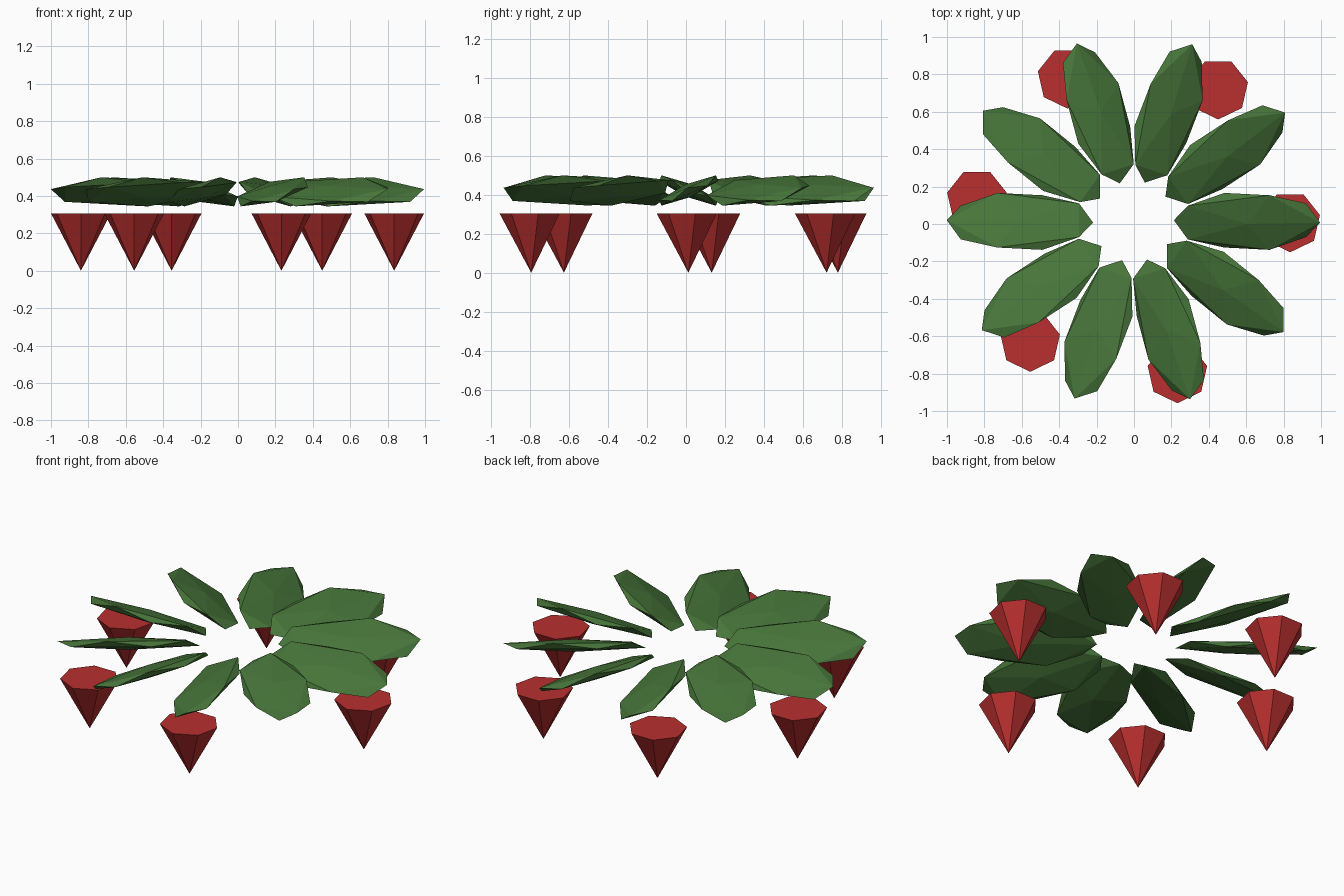
import bpy
import math

if "Cube" in bpy.data.objects:
    bpy.data.objects.remove(bpy.data.objects["Cube"], do_unlink=True)


def make_material(name, colour):
    mat = bpy.data.materials.new(name)
    mat.use_nodes = True
    mat.diffuse_color = colour
    mat.node_tree.nodes["Principled BSDF"].inputs["Base Color"].default_value = colour
    return mat


GREEN = make_material("leaf green", (0.063, 0.178, 0.042, 1))
RED = make_material("flower red", (0.49, 0.028, 0.028, 1))


def finish(name, mat):
    obj = bpy.context.object
    obj.name = name
    obj.data.name = name
    obj.data.materials.append(mat)
    return obj


# Ring of flattened, rolled leaves
LEAVES = 10
RING_RADIUS = 0.607
RING_X, RING_Y, RING_Z = -0.003, 0.014, 0.422
LEAF_ROLL = 0.41
for i in range(LEAVES):
    angle = math.tau * i / LEAVES
    bpy.ops.mesh.primitive_ico_sphere_add(
        subdivisions=1, radius=1,
        location=(RING_X + RING_RADIUS * math.cos(angle),
                  RING_Y + RING_RADIUS * math.sin(angle), RING_Z),
        rotation=(LEAF_ROLL, 0, angle))
    leaf = finish(f"leaf_{i + 1}", GREEN)
    leaf.scale = (0.437, 0.187, 0.035)

# Seven-sided cone flowers hanging point down
FLOWER_HEIGHT = 0.305
FLOWER_SPOTS = [(0.835, 0.012), (0.45, 0.722), (-0.355, 0.78),
                (-0.84, 0.132), (-0.555, -0.627), (0.232, -0.795)]
for i, (x, y) in enumerate(FLOWER_SPOTS):
    bpy.ops.mesh.primitive_cone_add(
        vertices=7, radius1=0.163, radius2=0, depth=FLOWER_HEIGHT,
        location=(x, y, FLOWER_HEIGHT / 2), rotation=(math.pi, 0, 0))
    finish(f"flower_{i + 1}", RED)
